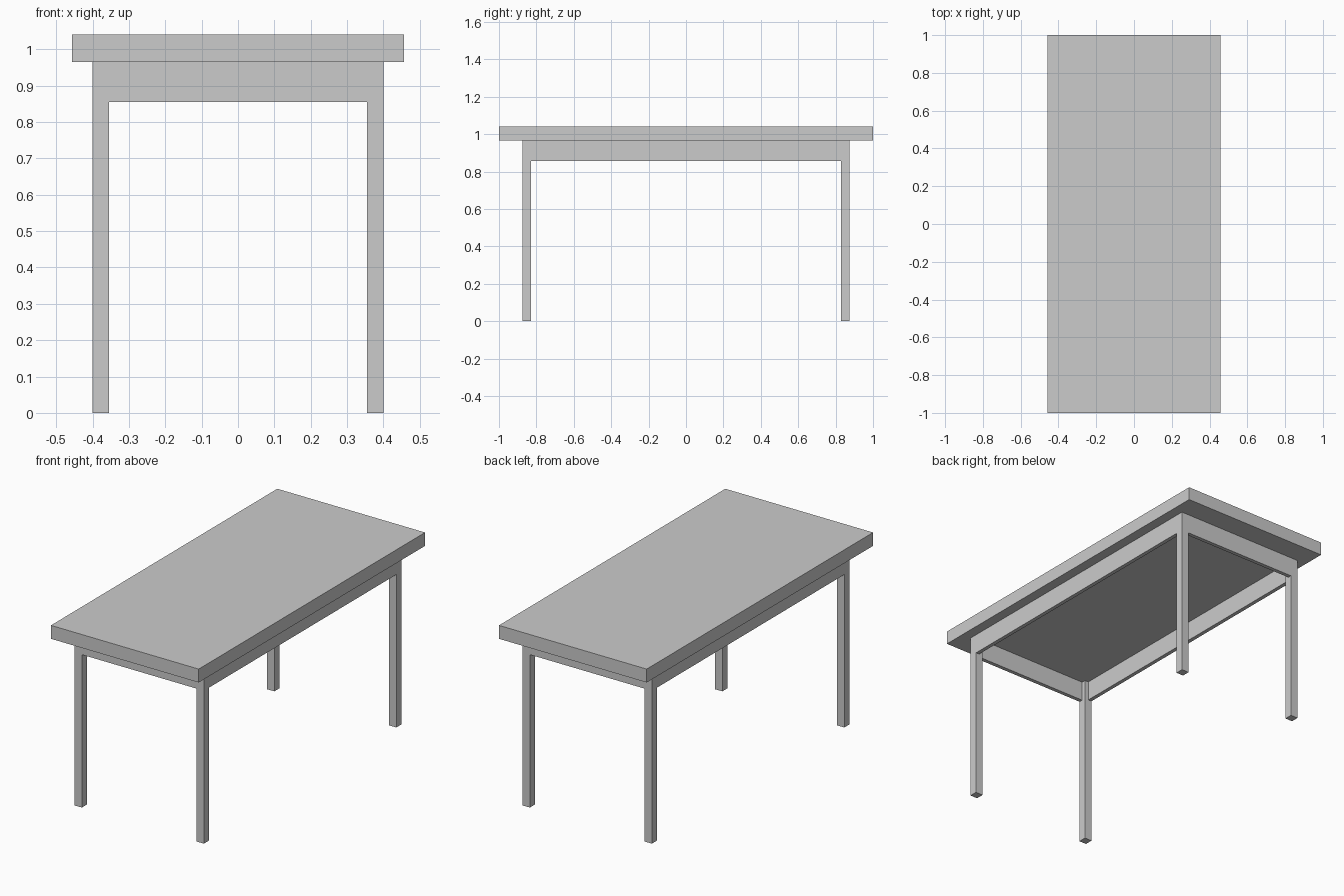
import bpy

cube = bpy.data.objects.get("Cube")
if cube:
    bpy.data.objects.remove(cube, do_unlink=True)

# Single plain grey
grey = bpy.data.materials.new("plain_grey")
grey.use_nodes = True
colour = (0.6, 0.6, 0.6, 1)
grey.diffuse_color = colour
grey.node_tree.nodes["Principled BSDF"].inputs["Base Color"].default_value = colour


def box(name, low, high):
    """Axis-aligned box between two corners."""
    bpy.ops.mesh.primitive_cube_add(
        size=1, location=[(a + b) / 2 for a, b in zip(low, high)])
    obj = bpy.context.object
    obj.name = name
    obj.scale = [b - a for a, b in zip(low, high)]
    bpy.ops.object.transform_apply(location=False, rotation=False, scale=True)
    obj.data.materials.append(grey)
    return obj


X, Y = 0.4, 0.873           # outer half-size of the frame
LEG, RAIL = 0.045, 0.022    # leg width and rail thickness
LOW, UNDER, TOP = 0.855, 0.965, 1.04

# Table top
box("table_top", (-0.457, -1, UNDER), (0.457, 1, TOP))

# Legs
for sy, end in ((-1, "front"), (1, "back")):
    for sx, side in ((1, "left"), (-1, "right")):
        cx, cy = sx * (X - LEG / 2), sy * (Y - LEG / 2)
        h = LEG / 2
        box(f"{end}_{side}_leg", (cx - h, cy - h, 0), (cx + h, cy + h, UNDER))

# Rails between the legs, flush with their outer faces
for s, end, side in ((-1, "front", "right"), (1, "back", "left")):
    cy, cx, h = s * (Y - RAIL / 2), s * (X - RAIL / 2), RAIL / 2
    box(f"{end}_rail", (LEG - X, cy - h, LOW), (X - LEG, cy + h, UNDER))
    box(f"{side}_rail", (cx - h, LEG - Y, LOW), (cx + h, Y - LEG, UNDER))
